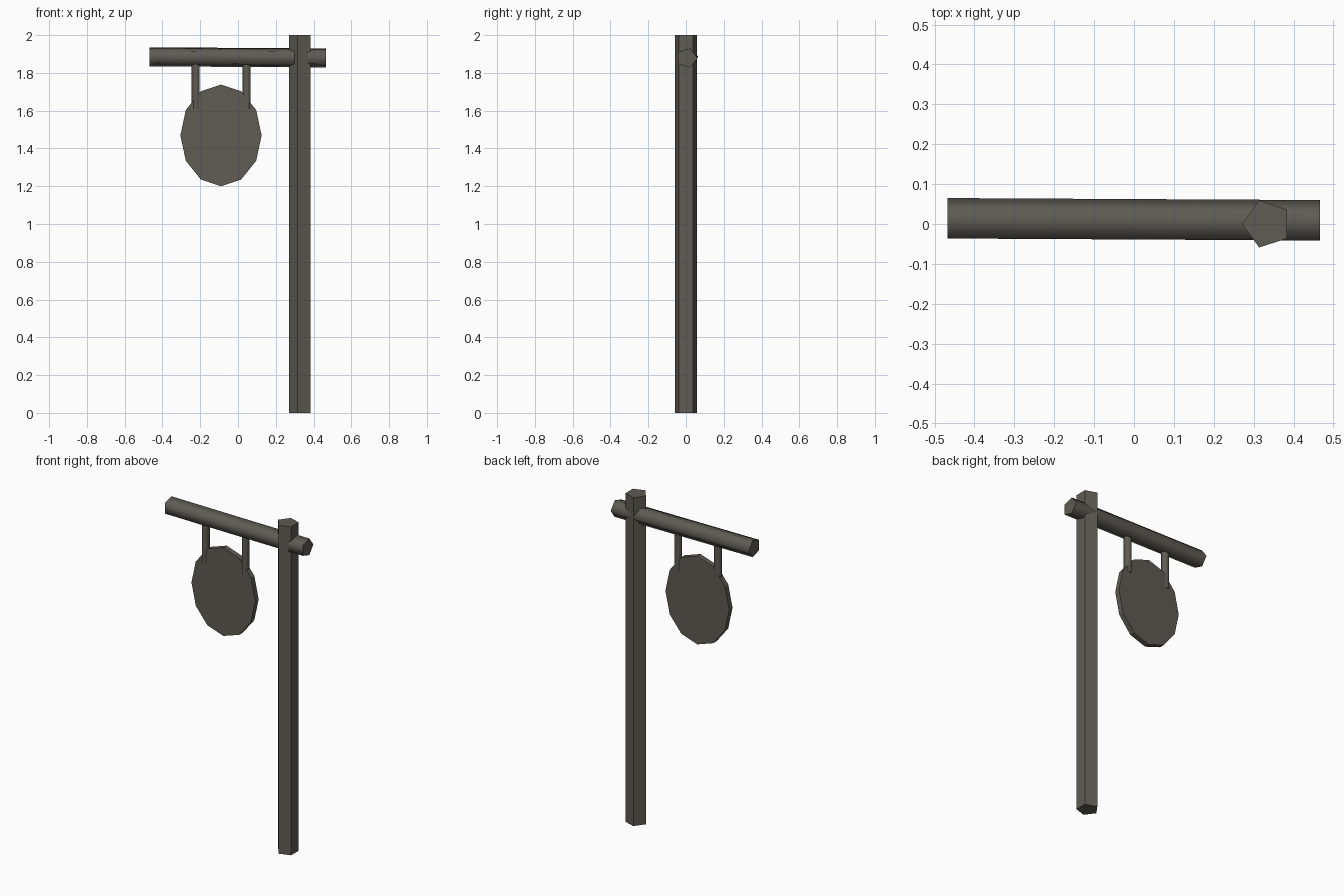
import bpy, math
from mathutils import Vector, Matrix

if "Cube" in bpy.data.objects:
    bpy.data.objects.remove(bpy.data.objects["Cube"])

wood = bpy.data.materials.new("weathered_wood")
wood.diffuse_color = (0.115, 0.105, 0.088, 1)
wood.use_nodes = True
wood.node_tree.nodes["Principled BSDF"].inputs["Base Color"].default_value = wood.diffuse_color


def prism(name, a, b, sides, ru, rv, u, v, start=0.0, smooth=False):
    """Prism from a to b with an elliptical n-gon section spanned by u and v."""
    a, b, u, v = Vector(a), Vector(b), Vector(u), Vector(v)
    ring = []
    for i in range(sides):
        t = start + 2 * math.pi * i / sides
        ring.append(u * ru * math.cos(t) + v * rv * math.sin(t))
    verts = [a + p for p in ring] + [b + p for p in ring]
    n = sides
    faces = [(i, (i + 1) % n, n + (i + 1) % n, n + i) for i in range(n)]
    faces += [tuple(reversed(range(n))), tuple(range(n, 2 * n))]
    if u.cross(v).dot(b - a) < 0:
        faces = [tuple(reversed(f)) for f in faces]
    me = bpy.data.meshes.new(name)
    me.from_pydata([tuple(p) for p in verts], [], faces)
    me.materials.append(wood)
    for i, f in enumerate(me.polygons):
        f.use_smooth = smooth and i < n
    if smooth:  # keep the end caps crisp
        for e in me.edges:
            p, q = e.vertices
            e.use_edge_sharp = (p < n) == (q < n)
    ob = bpy.data.objects.new(name, me)
    bpy.context.collection.objects.link(ob)
    return ob


X, Y, Z = (1, 0, 0), (0, 1, 0), (0, 0, 1)

# Upright post
prism("post", (0.333, 0, 0), (0.333, 0, 2), 5, 0.062, 0.062, X, Y, math.pi)
# Slightly tilted cross beam
prism("beam", (-0.468, 0.009, 1.885), (0.466, 0.004, 1.879), 5,
      0.056, 0.053, Y, Z, 0, True)
# Oval sign board
prism("sign_board", (-0.09, -0.012, 1.469), (-0.09, 0.02, 1.469), 12,
      0.215, 0.269, X, Z)
# Hangers
for name, x in (("left_hanger", -0.222), ("right_hanger", 0.047)):
    prism(name, (x, 0.004, 1.61), (x, 0.004, 1.87), 5, 0.024, 0.024, X, Y,
          math.pi, True)
